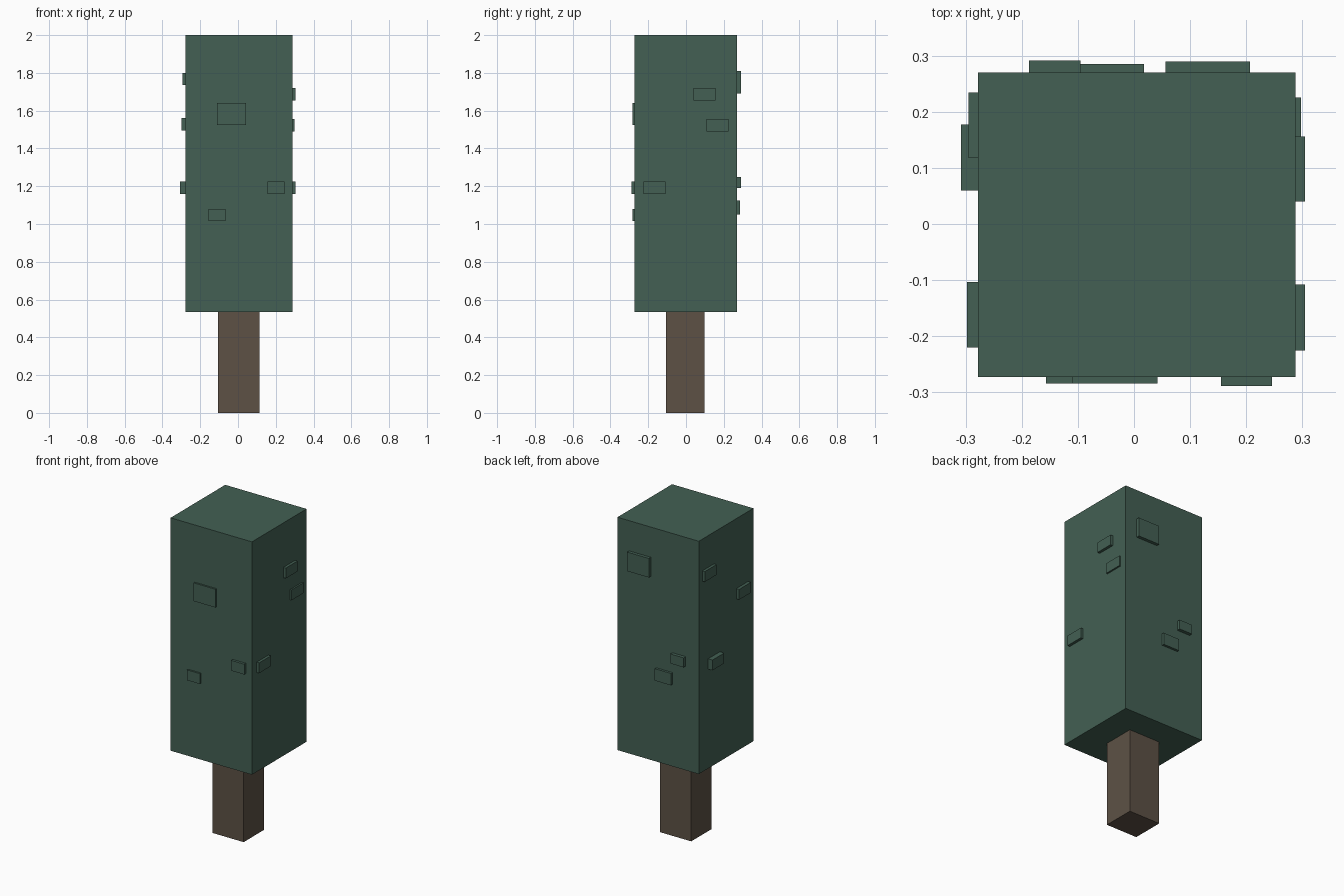
import bpy
from mathutils import Vector

if "Cube" in bpy.data.objects:
    bpy.data.objects.remove(bpy.data.objects["Cube"], do_unlink=True)


def make_material(name, color):
    mat = bpy.data.materials.new(name)
    mat.use_nodes = True
    mat.diffuse_color = color
    mat.node_tree.nodes["Principled BSDF"].inputs["Base Color"].default_value = color
    return mat


def box(name, low, high, mat):
    """Axis-aligned box between two corners."""
    low, high = Vector(low), Vector(high)
    bpy.ops.mesh.primitive_cube_add(size=1, location=(low + high) / 2)
    obj = bpy.context.object
    obj.name = name
    obj.scale = high - low
    bpy.ops.object.transform_apply(location=False, rotation=False, scale=True)
    obj.data.materials.append(mat)
    return obj


green = make_material("foliage_green", (0.056, 0.117, 0.087, 1))
brown = make_material("bark_brown", (0.110, 0.083, 0.060, 1))

# Trunk and foliage block
LEFT, RIGHT, FRONT, BACK, BOTTOM = 0.288, -0.278, -0.273, 0.27, 0.535
box("trunk", (-0.105, -0.105, 0), (0.113, 0.098, BOTTOM), brown)
box("foliage", (RIGHT, FRONT, BOTTOM), (LEFT, BACK, 2), green)

# Raised leaf patches: start and end along the side, bottom, top, outer face
patches = {
    "front": [(-0.11, 0.042, 1.525, 1.64, -0.284),
              (0.155, 0.246, 1.16, 1.225, -0.289),
              (-0.157, -0.067, 1.015, 1.08, -0.284)],
    "back": [(0.056, 0.207, 1.69, 1.81, 0.29),
             (-0.187, -0.095, 1.19, 1.25, 0.291),
             (-0.095, 0.018, 1.05, 1.125, 0.285)],
    "left": [(0.04, 0.156, 1.655, 1.72, 0.305),
             (0.108, 0.225, 1.49, 1.555, 0.298),
             (-0.225, -0.108, 1.16, 1.225, 0.305)],
    "right": [(0.118, 0.234, 1.735, 1.8, -0.295),
              (-0.22, -0.103, 1.495, 1.56, -0.298),
              (0.06, 0.177, 1.16, 1.225, -0.308)],
}
walls = {"front": FRONT, "back": BACK, "left": LEFT, "right": RIGHT}

for side, rows in patches.items():
    for number, (start, end, bottom, top, outer) in enumerate(rows, 1):
        near, far = sorted((walls[side], outer))
        if side in ("front", "back"):
            low, high = (start, near, bottom), (end, far, top)
        else:
            low, high = (near, start, bottom), (far, end, top)
        box(f"{side}_leaf_patch_{number}", low, high, green)
